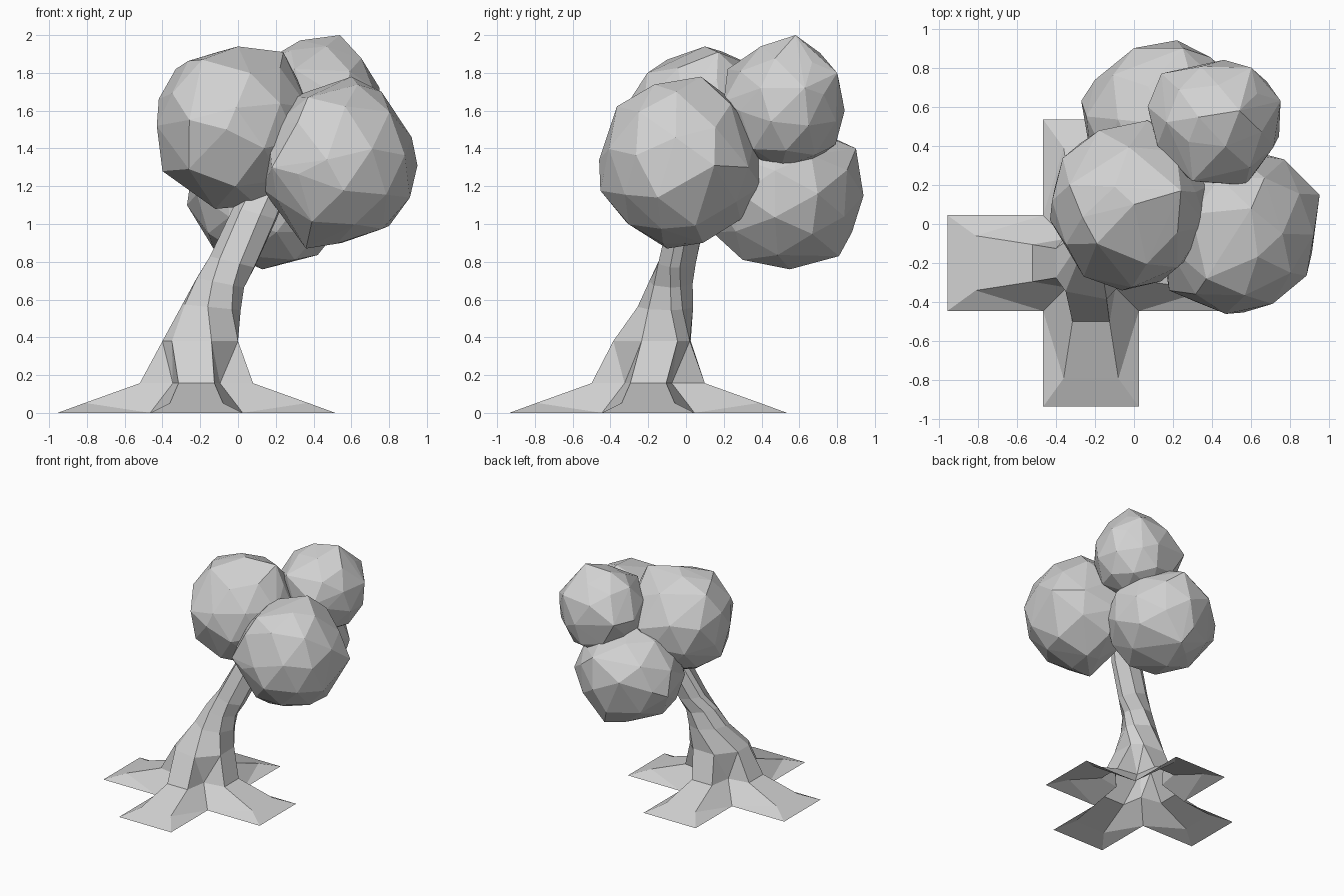
import bpy, bmesh, math, random
from mathutils import Vector

if "Cube" in bpy.data.objects:
    bpy.data.objects.remove(bpy.data.objects["Cube"])

random.seed(4)
grey = bpy.data.materials.new("plain_grey")
grey.use_nodes = True
colour = (0.64, 0.64, 0.64, 1)
grey.diffuse_color = colour
grey.node_tree.nodes["Principled BSDF"].inputs["Base Color"].default_value = colour


def finish(bm, name):
    bmesh.ops.recalc_face_normals(bm, faces=bm.faces)
    mesh = bpy.data.meshes.new(name)
    bm.to_mesh(mesh)
    bm.free()
    mesh.materials.append(grey)
    obj = bpy.data.objects.new(name, mesh)
    bpy.context.collection.objects.link(obj)


def turned(x, y, angle):
    return (x * math.cos(angle) - y * math.sin(angle),
            x * math.sin(angle) + y * math.cos(angle))


# Trunk and roots: four flared roots around a bent, twisted, tapering trunk
BASE = Vector((-0.22, -0.2, 0))
bm = bmesh.new()


def root_point(side, across, out, z):
    # side 0 points to the front, then counter-clockwise
    x, y = turned(across, -out, side * math.pi / 2)
    return bm.verts.new(BASE + Vector((x, y, z)))


tips, lows, highs, inner, valley = [], [], [], [], []
for s in range(4):
    tips.append([root_point(s, k * 0.245, 0.735, 0) for k in (-1, 1)])
    lows.append([root_point(s, k * 0.14, 0.59, 0.053) for k in (-1, 1)])
    highs.append([root_point(s, k * 0.095, 0.3, 0.157) for k in (-1, 1)])
    inner.append(root_point(s, 0.245, 0.245, 0))
    valley.append(root_point(s, 0.125, 0.125, 0.157))

# Trunk rings: outline offsets from the ring centre, front pair first
outline = [(-0.15, -0.16), (0.06, -0.2), (0.2, -0.05), (0.195, 0.14),
           (0.12, 0.205), (-0.08, 0.21), (-0.2, 0.06), (-0.2, -0.09)]
rings = []
for x, y, z, size, tilt, twist in [
        (-0.2, -0.185, 0.38, 1, 0, 0), (-0.145, -0.115, 0.56, 0.68, -0.1, -0.4),
        (-0.1, -0.085, 0.69, 0.55, -0.2, -0.6), (-0.035, -0.05, 0.8, 0.52, -0.25, -0.9),
        (0.085, 0.01, 1.06, 0.5, -0.3, -1), (0.2, 0.1, 1.3, 0.42, -0.3, -1)]:
    ring = [turned(u * size, v * size, twist) for u, v in outline]
    rings.append([bm.verts.new((x + u, y + v, z + tilt * u)) for u, v in ring])

low_ring = rings[0]
for s in range(4):
    n = (s + 1) % 4
    a, b = low_ring[2 * s], low_ring[2 * s + 1]
    c = low_ring[(2 * s + 2) % 8]
    (t0, t1), (l0, l1), (h0, h1) = tips[s], lows[s], highs[s]
    before, after = inner[s - 1], inner[s]
    for face in [(t0, t1, l1, l0), (l0, l1, h1, h0), (h0, h1, b, a),
                 (t1, after, l1), (after, valley[s], h1, l1),
                 (t0, l0, before), (before, l0, h0, valley[s - 1]),
                 (h1, valley[s], b), (valley[s], highs[n][0], c), (valley[s], c, b)]:
        bm.faces.new(face)
for lower, upper in zip(rings, rings[1:]):
    for i in range(8):
        j = (i + 1) % 8
        bm.faces.new((lower[i], lower[j], upper[j], upper[i]))
bm.faces.new(rings[-1])
finish(bm, "trunk_and_roots")


# Foliage: faceted uneven balls; the nearest corners are pulled out to given bumps
def foliage(name, centre, radii, pole, bumps):
    ball = bmesh.new()
    bmesh.ops.create_icosphere(ball, subdivisions=2, radius=1)
    turn = Vector(pole).to_track_quat('Z', 'Y')
    points = []
    for v in ball.verts:
        p = turn @ v.co * random.uniform(0.97, 1.02)
        points.append(Vector(centre) + Vector([p[i] * radii[i] for i in range(3)]))
    ball.free()
    bumps = [Vector(b) for b in bumps]
    for bump in bumps:
        points.remove(min(points, key=lambda q: (q - bump).length))
    bm = bmesh.new()
    for p in points + bumps:
        bm.verts.new(p)
    bmesh.ops.convex_hull(bm, input=bm.verts)
    loose = [v for v in bm.verts if not v.link_faces]
    bmesh.ops.delete(bm, geom=loose, context='VERTS')
    finish(bm, name)


foliage("foliage_front_right", (-0.02, 0.09, 1.51), (0.42, 0.43, 0.43), (-0.2, 0.25, 1),
        [(-0.43, 0.02, 1.52), (-0.33, 0.2, 1.82), (-0.19, -0.1, 1.87), (0, 0.1, 1.94),
         (0.24, 0.17, 1.91), (-0.4, 0.1, 1.28), (-0.12, 0.05, 1.08), (0.1, 0, 1.1),
         (-0.06, -0.34, 1.5), (0.39, 0.2, 1.55), (0.07, 0.53, 1.55)])
foliage("foliage_front_left", (0.53, -0.04, 1.325), (0.42, 0.43, 0.45), (-0.1, -1, 0.2),
        [(0.95, 0.15, 1.31), (0.91, -0.15, 1.14), (0.8, 0.05, 0.99), (0.47, -0.46, 1.34),
         (0.6, 0.08, 1.78), (0.36, -0.1, 0.87), (0.37, -0.28, 1.67), (0.76, -0.05, 1.7),
         (0.77, 0.33, 1.3), (0.55, 0.09, 0.9), (0.18, -0.34, 1.3), (0.16, -0.1, 1.5),
         (0.5, 0.4, 1.2)])
foliage("foliage_top", (0.42, 0.525, 1.63), (0.345, 0.325, 0.35), (0.3, 0.13, 1),
        [(0.54, 0.58, 2), (0.75, 0.63, 1.72), (0.46, 0.84, 1.6), (0.6, 0.8, 1.8),
         (0.14, 0.77, 1.65), (0.07, 0.6, 1.65), (0.4, 0.21, 1.55), (0.57, 0.2, 1.65),
         (0.4, 0.45, 1.28), (0.28, 0.42, 1.92), (0.3, 0.22, 1.82)])
foliage("foliage_back", (0.17, 0.51, 1.16), (0.43, 0.42, 0.4), (0.1, 1, 0),
        [(0.22, 0.94, 1.15), (0.25, 0.9, 1.4), (0.2, 0.81, 0.83), (0.13, 0.55, 0.76),
         (0.3, 0.3, 0.81), (-0.27, 0.63, 1.1), (-0.13, 0.5, 0.87), (0, 0.9, 1.25)])
